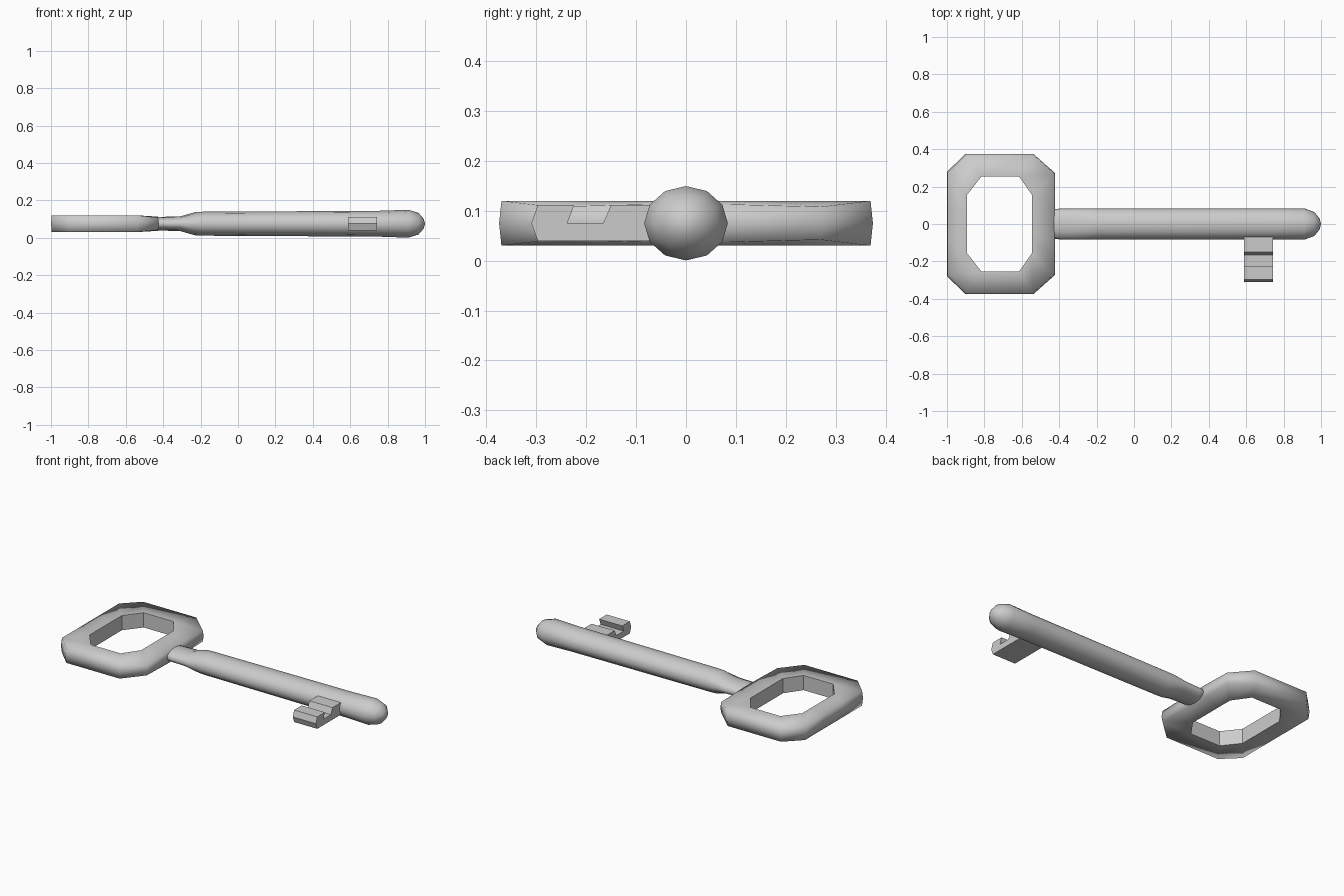
import bpy, bmesh
from math import cos, sin, pi

if "Cube" in bpy.data.objects:
    bpy.data.objects.remove(bpy.data.objects["Cube"])

ZC = 0.075  # height of the key's centre plane


def finish(bm, name, smooth):
    bmesh.ops.recalc_face_normals(bm, faces=bm.faces)
    for f in bm.faces:
        f.smooth = smooth(f)
    me = bpy.data.meshes.new(name)
    bm.to_mesh(me)
    bm.free()
    ob = bpy.data.objects.new(name, me)
    bpy.context.collection.objects.link(ob)
    return ob


def bridge(bm, a, b):
    n = len(a)
    return [bm.faces.new((a[i], a[(i + 1) % n], b[(i + 1) % n], b[i])) for i in range(n)]


# Bow: octagonal ring, thinner on the side that meets the shank
# half outlines (y > 0) as x, y, half thickness, mirrored across y = 0
outer = [(-0.427, 0.085, 0.038), (-0.427, 0.27, 0.033), (-0.54, 0.37, 0.045),
         (-0.90, 0.37, 0.045), (-0.996, 0.275, 0.045), (-0.996, 0.085, 0.045)]
inner = [(-0.545, 0.06, 0.045), (-0.545, 0.155, 0.045), (-0.615, 0.255, 0.045),
         (-0.815, 0.255, 0.045), (-0.893, 0.155, 0.045), (-0.893, 0.06, 0.045)]


def loop(bm, half, side, grow=0.0):
    pts = half + [(x, -y, h) for x, y, h in reversed(half)]
    cx = -0.713
    return [bm.verts.new((x + grow * (x - cx), y * (1 + grow), ZC + side * h))
            for x, y, h in pts]


bm = bmesh.new()
rings = [loop(bm, inner, -1), loop(bm, outer, -1), loop(bm, outer, 0, 0.013),
         loop(bm, outer, 1), loop(bm, inner, 1)]
for a, b in zip(rings, rings[1:]):
    bridge(bm, a, b)
wall = set(bridge(bm, rings[-1], rings[0]))
finish(bm, "bow", lambda f: f not in wall)

# Shank: twelve-sided rod with a flattened neck and a rounded tip
stations = [(-0.46, 0.075, 0.036), (-0.40, 0.082, 0.037), (-0.31, 0.084, 0.039),
            (-0.23, 0.084, 0.062), (-0.19, 0.084, 0.064), (0.75, 0.084, 0.069),
            (0.91, 0.084, 0.0745), (0.965, 0.064, 0.058), (0.993, 0.028, 0.026)]
bm = bmesh.new()
rings = [[bm.verts.new((x, ry * cos(i * pi / 6), ZC + rz * sin(i * pi / 6)))
          for i in range(12)] for x, ry, rz in stations]
for a, b in zip(rings, rings[1:]):
    bridge(bm, a, b)
bm.faces.new(rings[0])
tip = bm.verts.new((1.0, 0, ZC))
for i in range(12):
    bm.faces.new((rings[-1][i], rings[-1][(i + 1) % 12], tip))
finish(bm, "shank", lambda f: True)

# Bit: notched y-z profile extruded along x
profile = [(-0.04, 0.039), (-0.297, 0.039), (-0.31, 0.075), (-0.297, 0.112),
           (-0.224, 0.112), (-0.238, 0.075), (-0.166, 0.075), (-0.15, 0.112),
           (-0.04, 0.112)]
bm = bmesh.new()
ends = [[bm.verts.new((x, y, z)) for y, z in profile] for x in (0.587, 0.743)]
bridge(bm, *ends)
for e in ends:
    bm.faces.new(e)
finish(bm, "bit", lambda f: False)
